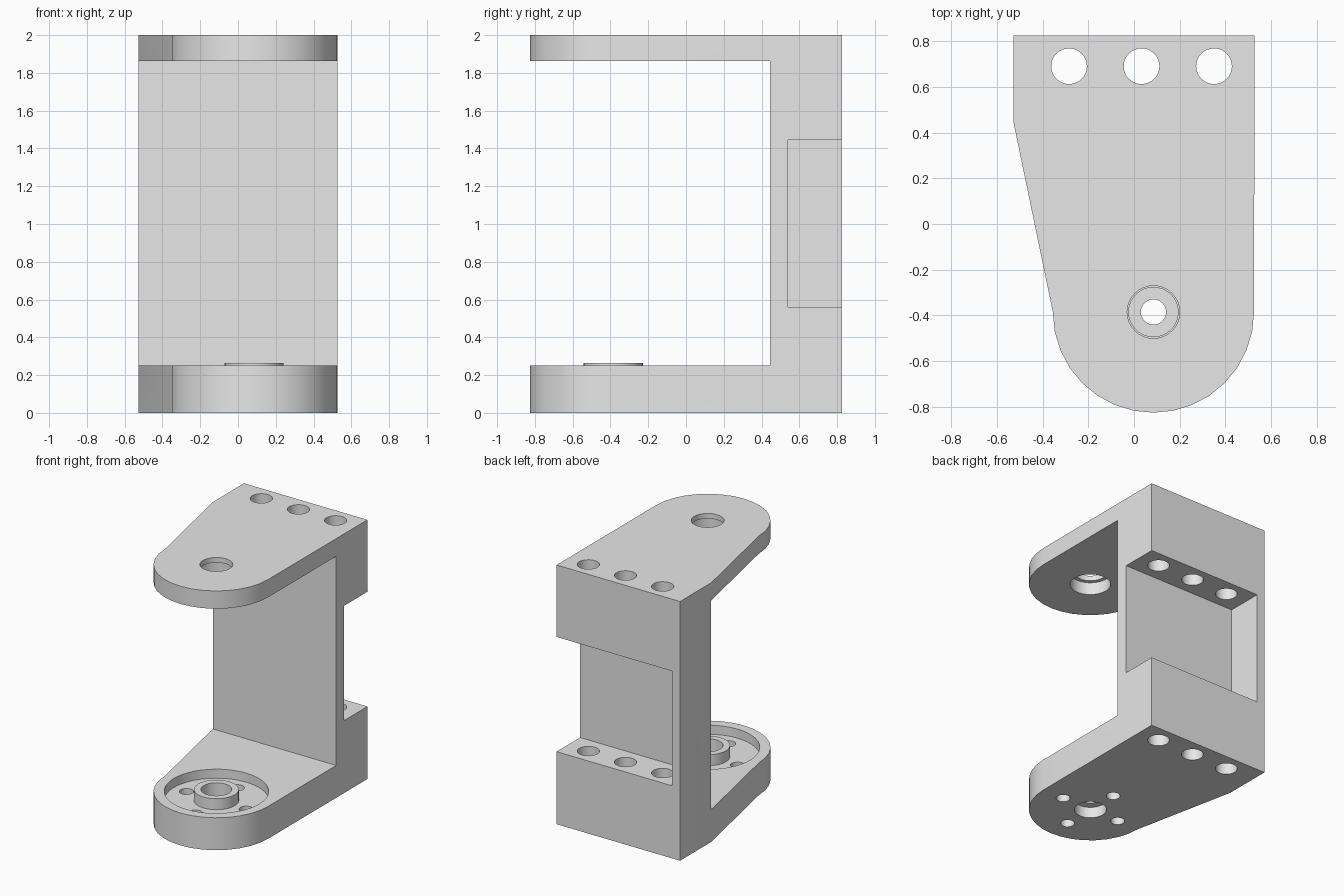
import bpy, bmesh
from math import cos, sin, pi, radians

cube = bpy.data.objects.get("Cube")
if cube:
    bpy.data.objects.remove(cube, do_unlink=True)

grey = bpy.data.materials.new("plain grey")
grey.diffuse_color = (0.8, 0.8, 0.8, 1)
grey.use_nodes = True
grey.node_tree.nodes["Principled BSDF"].inputs["Base Color"].default_value = (0.8, 0.8, 0.8, 1)

PIVOT = (0.085, -0.385)   # shared axis of both arms
TIP_R = 0.44              # rounded arm end


def prism(name, outline, z0, z1):
    """Extrude a counter-clockwise outline from z0 to z1."""
    bm = bmesh.new()
    base = bm.faces.new([bm.verts.new((x, y, z0)) for x, y in outline])
    top = bmesh.ops.extrude_face_region(bm, geom=[base])["geom"]
    bmesh.ops.translate(bm, vec=(0, 0, z1 - z0),
                        verts=[v for v in top if isinstance(v, bmesh.types.BMVert)])
    bmesh.ops.recalc_face_normals(bm, faces=bm.faces)
    mesh = bpy.data.meshes.new(name)
    bm.to_mesh(mesh)
    bm.free()
    mesh.materials.append(grey)
    obj = bpy.data.objects.new(name, mesh)
    bpy.context.collection.objects.link(obj)
    return obj


def arc(centre, r, start, end, steps):
    return [(centre[0] + r * cos(start + (end - start) * i / steps),
             centre[1] + r * sin(start + (end - start) * i / steps))
            for i in range(steps + 1)]


def disc(name, centre, r, z0, z1, sides=32):
    return prism(name, arc(centre, r, 0, 2 * pi, sides)[:-1], z0, z1)


def box(name, x0, x1, y0, y1, z0, z1):
    return prism(name, [(x0, y0), (x1, y0), (x1, y1), (x0, y1)], z0, z1)


def combine(target, tool, operation="DIFFERENCE"):
    """Apply a boolean and remove the helper."""
    tool.hide_render = True
    mod = target.modifiers.new(tool.name, "BOOLEAN")
    mod.operation = operation
    mod.solver = "EXACT"
    mod.object = tool
    bpy.ops.object.select_all(action="DESELECT")
    target.select_set(True)
    bpy.context.view_layer.objects.active = target
    bpy.ops.object.modifier_apply(modifier=mod.name)
    bpy.data.objects.remove(tool, do_unlink=True)


# Full-height body: round front, one slanted side, square back
outline = arc(PIVOT, TIP_R, pi, 2 * pi, 16)
outline += [(0.527, 0.825), (-0.527, 0.825), (-0.527, 0.445)]
bracket = prism("bracket", outline, 0, 2)

# Opening between the two arms, and the back pocket open on one side
combine(bracket, box("arm_gap", -1, 1, -1, 0.445, 0.25, 1.863))
combine(bracket, box("back_pocket", -0.46, 1, 0.54, 1, 0.56, 1.445))

# Lower arm: round recess with a raised hub
combine(bracket, disc("recess", PIVOT, 0.365, 0.18, 0.5, 48))
combine(bracket, disc("hub", PIVOT, 0.157, 0.15, 0.265), "UNION")

# Hub bores from both sides with a thin pierced web between
combine(bracket, disc("upper_bore", PIVOT, 0.108, 0.14, 0.5))
combine(bracket, disc("lower_bore", PIVOT, 0.115, -0.1, 0.085))
combine(bracket, disc("web_hole", PIVOT, 0.055, -0.1, 0.5))

# Four screw holes around the hub
for i in range(4):
    a = i * pi / 2
    spot = (PIVOT[0] + 0.255 * cos(a), PIVOT[1] + 0.255 * sin(a))
    combine(bracket, disc("screw_hole", spot, 0.05, -0.1, 0.5, 24))

# Upper arm: through hole, wider from below
combine(bracket, disc("top_hole", PIVOT, 0.115, 1.5, 2.1))
combine(bracket, disc("bearing_seat", PIVOT, 0.145, 1.5, 1.96))

# Row of mounting holes through the back blocks
for i in (-1, 0, 1):
    combine(bracket, disc("mount_hole", (0.033 + 0.317 * i, 0.69), 0.078, -0.1, 2.1))

bpy.ops.object.select_all(action="DESELECT")
bracket.select_set(True)
bpy.context.view_layer.objects.active = bracket
bpy.ops.object.shade_smooth_by_angle(angle=radians(30))
